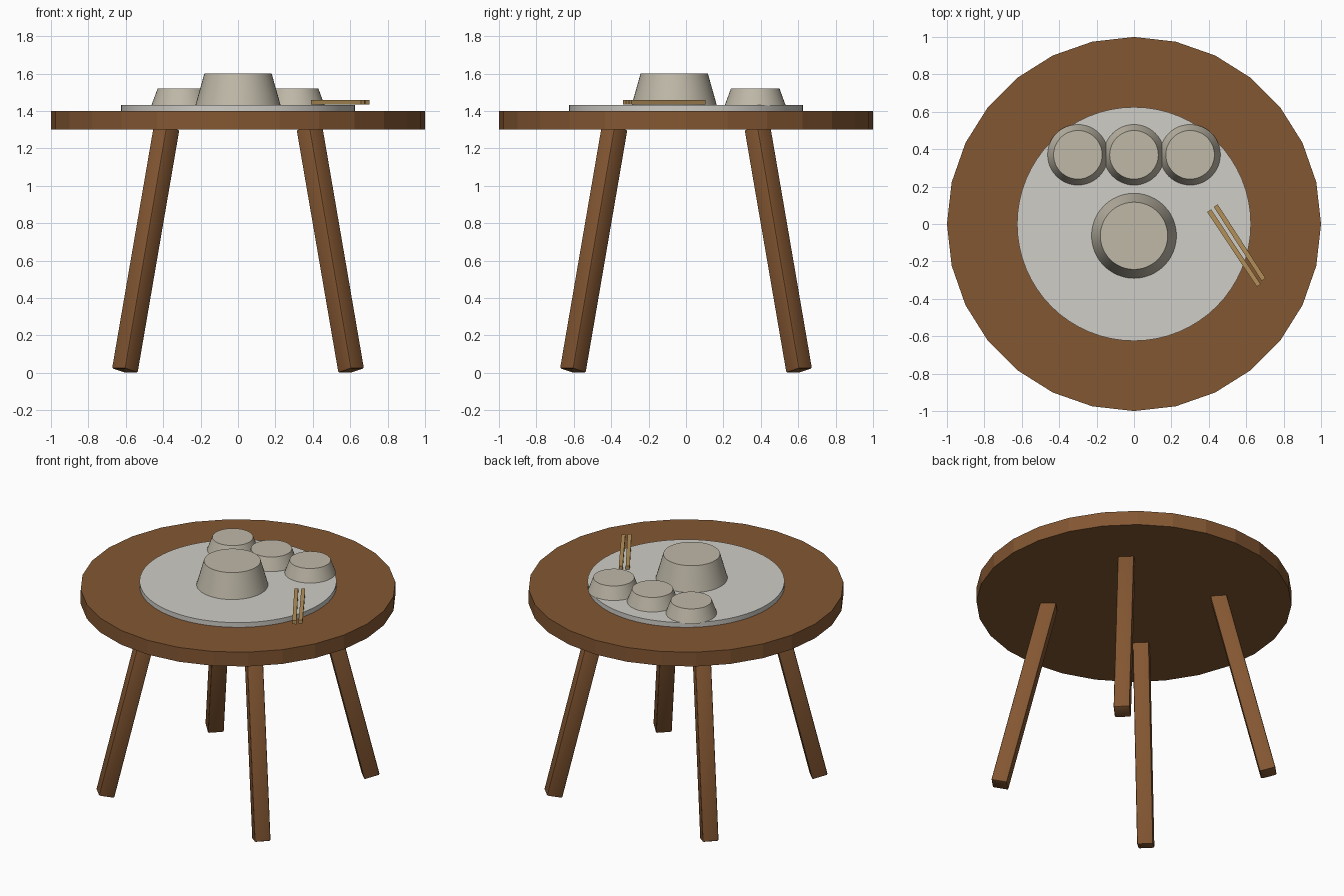
import bpy, math
from mathutils import Vector, Matrix

if "Cube" in bpy.data.objects:
    bpy.data.objects.remove(bpy.data.objects["Cube"])


def material(name, rgb):
    m = bpy.data.materials.new(name)
    m.diffuse_color = (*rgb, 1)
    m.use_nodes = True
    m.node_tree.nodes["Principled BSDF"].inputs["Base Color"].default_value = m.diffuse_color
    return m


wood = material("wood", (0.23, 0.095, 0.032))
plate_mat = material("plate_glaze", (0.62, 0.61, 0.57))
bowl_mat = material("bowl_glaze", (0.52, 0.48, 0.39))
stick_mat = material("bamboo", (0.45, 0.28, 0.10))


def finish(name, mat, smooth):
    ob = bpy.context.object
    ob.name = name
    ob.data.materials.append(mat)
    if smooth:
        bpy.ops.object.shade_smooth_by_angle(angle=math.radians(30))
    return ob


def frustum(name, x, y, z0, z1, r0, r1, sides, mat, smooth=True):
    bpy.ops.mesh.primitive_cone_add(vertices=sides, radius1=r0, radius2=r1, depth=z1 - z0,
                                    location=(x, y, (z0 + z1) / 2))
    return finish(name, mat, smooth)


def beam(name, a, b, width, side, mat, bevel=0):
    """Square bar from a to b; side is the direction of its local x axis."""
    a, b = Vector(a), Vector(b)
    z = (b - a).normalized()
    x = Vector(side).normalized()
    y = z.cross(x)
    bpy.ops.mesh.primitive_cube_add(size=1)
    ob = bpy.context.object
    rot = Matrix((x, y, z)).transposed().to_4x4()
    size = Matrix.Diagonal((width, width, (b - a).length, 1))
    ob.data.transform(rot @ size)
    ob.location = (a + b) / 2
    if bevel:
        mod = ob.modifiers.new("bevel", 'BEVEL')
        mod.width, mod.segments = bevel, 2
        bpy.ops.object.modifier_apply(modifier=mod.name)
    return finish(name, mat, bool(bevel))


# Faceted round top
frustum("tabletop", 0, 0, 1.30, 1.40, 1, 1, 28, wood, smooth=False)

# Four splayed legs, each square to the diagonal it leans along
for sy, end in ((-1, "front"), (1, "back")):
    for sx, hand in ((-1, "left"), (1, "right")):
        beam(f"{end}_{hand}_leg", (0.605 * sx, 0.605 * sy, 0.012),
             (0.382 * sx, 0.382 * sy, 1.31), 0.103, (-sy, sx, 0), wood, bevel=0.009)

# Plate and upturned bowls
frustum("plate", 0, 0, 1.40, 1.433, 0.625, 0.625, 64, plate_mat)
frustum("large_bowl", 0, -0.063, 1.43, 1.60, 0.228, 0.18, 48, bowl_mat)
for i, x in enumerate((-0.3, 0, 0.3)):
    frustum(f"small_bowl_{i + 1}", x, 0.37, 1.43, 1.52, 0.163, 0.13, 48, bowl_mat)

# Pair of chopsticks
for i, (a, b) in enumerate((((0.402, 0.071), (0.667, -0.329)), ((0.437, 0.098), (0.693, -0.297)))):
    d = Vector(b) - Vector(a)
    beam(f"chopstick_{i + 1}", (*a, 1.447), (*b, 1.447), 0.025, (-d.y, d.x, 0) if d.x < 0 else (d.y, -d.x, 0), stick_mat)
